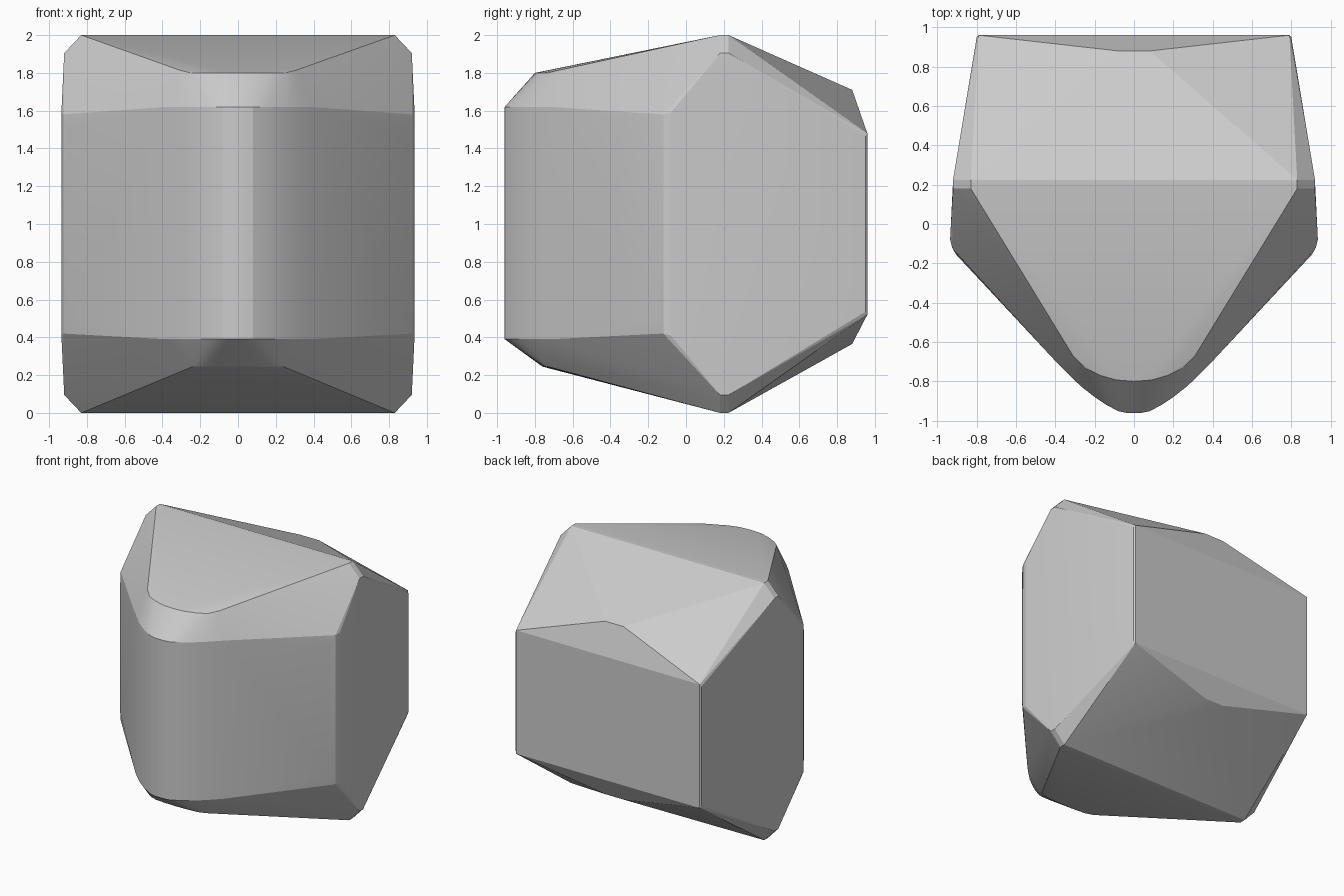
import bpy, bmesh, math

if "Cube" in bpy.data.objects:
    bpy.data.objects.remove(bpy.data.objects["Cube"])

# Outline points of the right half (x, y, z)
half = []

def both(x, y, low, high):
    half.extend([(x, y, low), (x, y, high)])

# Rounded vertical nose and slanted front walls
for x, y in [(0.04, -0.96), (0.08, -0.952), (0.14, -0.92), (0.20, -0.88),
             (0.27, -0.825), (0.33, -0.768), (0.38, -0.718)]:
    both(x, y, 0.39, 1.62)

# Side cheeks
both(0.905, -0.155, 0.50, 1.51)
both(0.925, -0.12, 0.42, 1.58)
both(0.935, -0.08, 0.41, 1.59)

# Middle ridge along top and bottom, with chamfered ends
for y in (0.18, 0.225):
    both(0.83, y, 0.0, 2.0)
    both(0.92, y, 0.095, 1.905)

# Flat back panel and the small peaks above and below it
both(0.79, 0.96, 0.52, 1.48)
both(0.80, 0.95, 0.535, 1.465)
both(0.08, 0.88, 0.365, 1.71)

# Rounded front lip of the top slope
for x, y in [(0.0, -0.80), (0.09, -0.793), (0.17, -0.77), (0.25, -0.73)]:
    half.append((x, y, 1.80))
half.append((0.31, -0.67, 1.815))

# Rounded front lip of the bottom slope
for x, y in [(0.0, -0.76), (0.10, -0.757), (0.18, -0.75), (0.24, -0.73)]:
    half.append((x, y, 0.245))

# Mirror the points and wrap them in a convex shell
bm = bmesh.new()
for x, y, z in half:
    bm.verts.new((x, y, z))
    if x > 0:
        bm.verts.new((-x, y, z))
hull = bmesh.ops.convex_hull(bm, input=bm.verts[:])
loose = {g for g in hull["geom_interior"] + hull["geom_unused"]
         if isinstance(g, bmesh.types.BMVert)}
bmesh.ops.delete(bm, geom=list(loose), context='VERTS')
bmesh.ops.dissolve_limit(bm, angle_limit=math.radians(0.5),
                         verts=bm.verts[:], edges=bm.edges[:])
bmesh.ops.recalc_face_normals(bm, faces=bm.faces[:])

mesh = bpy.data.meshes.new("faceted_block")
bm.to_mesh(mesh)
bm.free()
block = bpy.data.objects.new("faceted_block", mesh)
bpy.context.collection.objects.link(block)

# Soften the curved nose while keeping the facets crisp
bpy.context.view_layer.objects.active = block
block.select_set(True)
bpy.ops.object.shade_smooth_by_angle(angle=math.radians(15))
